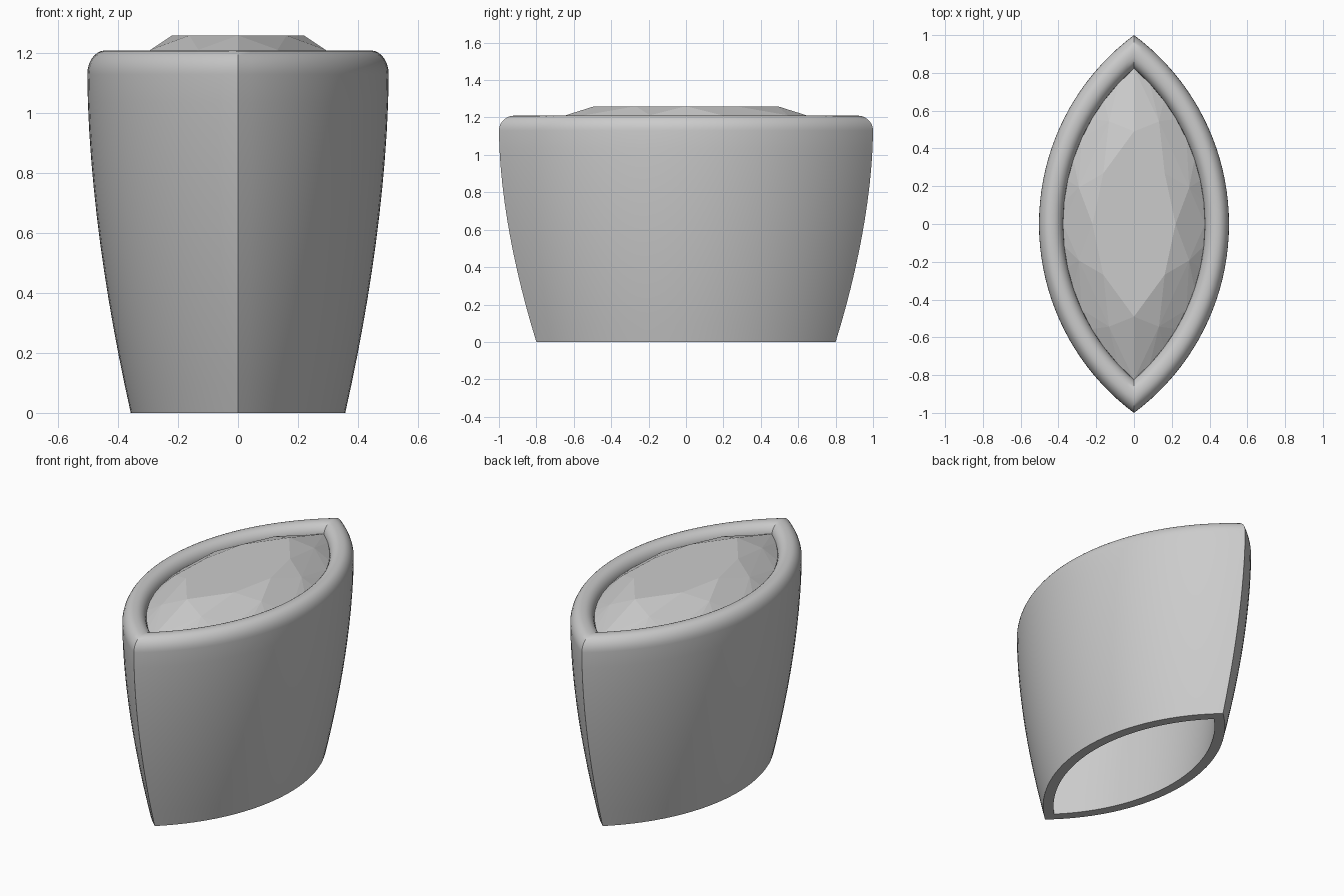
import bpy, bmesh, math

if "Cube" in bpy.data.objects:
    bpy.data.objects.remove(bpy.data.objects["Cube"])

SIDE = 40  # segments along each curved side of the setting


def arc_point(a, b, u, side=1):
    """Point on a pointed-oval outline: half width a, half length b, u in -1..1."""
    r = (a * a + b * b) / (2 * a)
    phi = u * math.asin(b / r)
    return side * (r * math.cos(phi) - (r - a)), side * r * math.sin(phi)


def half_length(a):
    return 0.80 + 1.38 * (a - 0.358)


def finish(bm, name):
    bmesh.ops.recalc_face_normals(bm, faces=bm.faces[:])
    mesh = bpy.data.meshes.new(name)
    bm.to_mesh(mesh)
    bm.free()
    obj = bpy.data.objects.new(name, mesh)
    bpy.context.collection.objects.link(obj)
    return obj


# Setting: wall section (half width, height) swept round the pointed oval
profile = [(0.358, 0.0)]
for i in range(1, 13):                      # bulging outer wall
    t = i / 12
    profile.append((0.358 + 0.145 * (1 - (1 - t) ** 1.75), 1.13 * t))
for i in range(1, 8):                       # outer rounding
    t = math.radians(90 * i / 7)
    profile.append((0.443 + 0.06 * math.cos(t), 1.13 + 0.08 * math.sin(t)))
for i in range(8):                          # inner rounding
    t = math.radians(90 * i / 7)
    profile.append((0.433 - 0.058 * math.sin(t), 1.145 + 0.065 * math.cos(t)))
profile += [(0.375, 1.05), (0.37, 0.9), (0.363, 0.75), (0.354, 0.6),
            (0.343, 0.45), (0.330, 0.3), (0.315, 0.15), (0.298, 0.0)]

bm = bmesh.new()
rings = []
for a, z in profile:
    ring = []
    for side in (1, -1):
        for k in range(SIDE):
            x, y = arc_point(a, half_length(a), -1 + 2 * k / SIDE, side)
            ring.append(bm.verts.new((x, y, z)))
    rings.append(ring)
n = 2 * SIDE
for i, ring in enumerate(rings):
    nxt = rings[(i + 1) % len(rings)]
    for k in range(n):
        bm.faces.new((ring[k], ring[(k + 1) % n], nxt[(k + 1) % n], nxt[k]))
setting = finish(bm, "bezel_setting")
bpy.context.view_layer.objects.active = setting
setting.select_set(True)
bpy.ops.object.shade_smooth_by_angle(angle=math.radians(35))

# Stone: faceted hull through table, crown, girdle and pavilion outlines
bm = bmesh.new()
tips = [-1, -0.5, 0, 0.5]
mids = [-0.75, -0.25, 0.25, 0.75]
girdle = [-1 + k / 8 for k in range(16)]
layers = [
    (0.22, 0.49, 1.26, tips),
    (0.313, 0.685, 1.212, mids),
    (0.376, 0.824, 1.155, girdle),
    (0.376, 0.824, 1.13, girdle),
    (0.21, 0.46, 0.94, mids),
]
for a, b, z, us in layers:
    for side in (1, -1):
        for u in us:
            x, y = arc_point(a, b, u, side)
            bm.verts.new((x, y, z))
bm.verts.new((0, 0, 0.76))
hull = bmesh.ops.convex_hull(bm, input=bm.verts[:])
loose = [v for v in bm.verts if not v.link_faces]
bmesh.ops.delete(bm, geom=loose, context='VERTS')
bmesh.ops.dissolve_limit(bm, angle_limit=math.radians(1),
                         verts=bm.verts[:], edges=bm.edges[:])
finish(bm, "faceted_stone")
